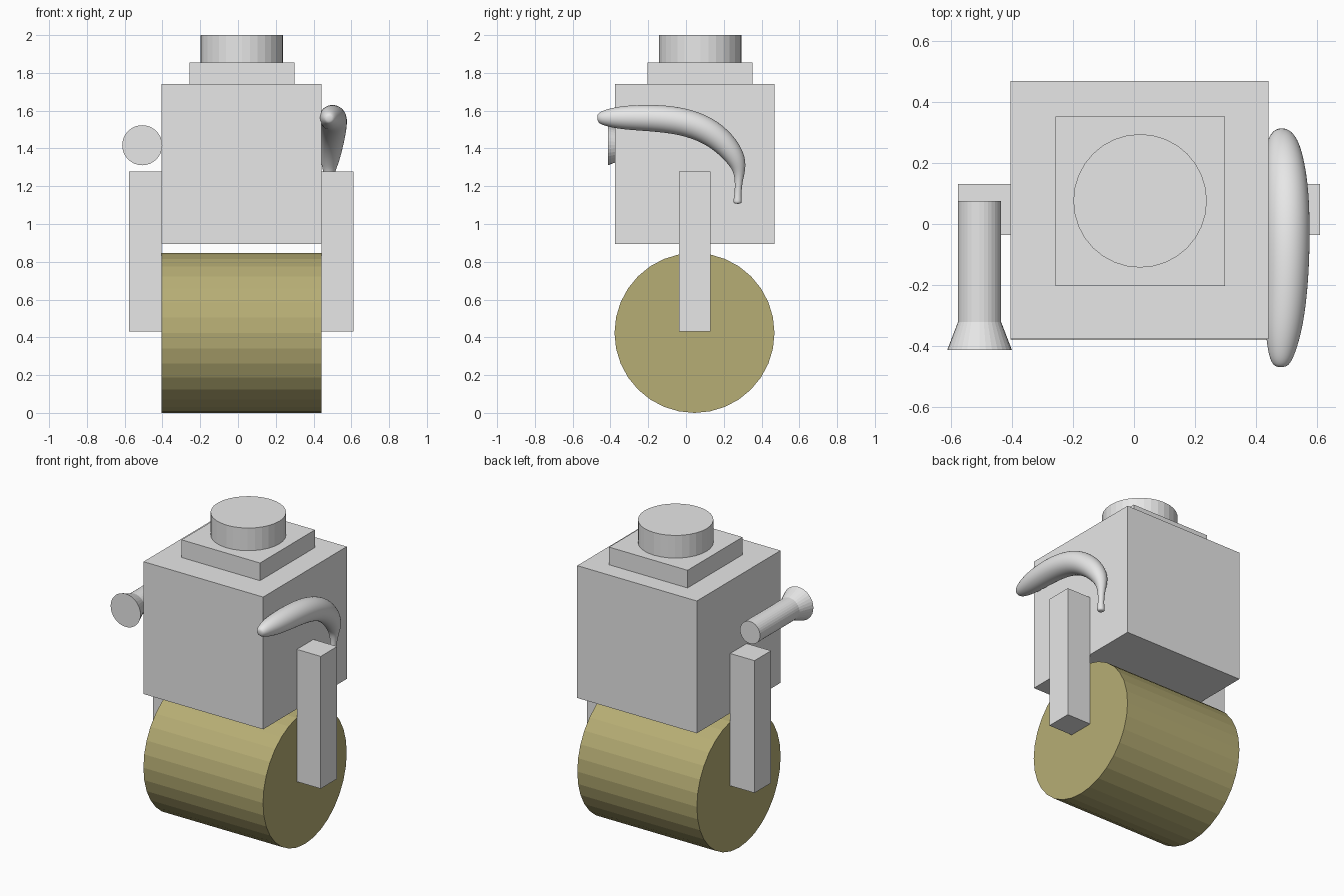
import bpy, bmesh, math
from mathutils import Vector

if "Cube" in bpy.data.objects:
    bpy.data.objects.remove(bpy.data.objects["Cube"])


def material(name, rgb):
    m = bpy.data.materials.new(name)
    m.diffuse_color = (*rgb, 1)
    m.use_nodes = True
    m.node_tree.nodes["Principled BSDF"].inputs["Base Color"].default_value = m.diffuse_color
    return m


GREY = material("light grey", (0.8, 0.8, 0.8))
OLIVE = material("olive", (0.47, 0.42, 0.176))


def add_object(name, bm, mat):
    bmesh.ops.recalc_face_normals(bm, faces=bm.faces)
    mesh = bpy.data.meshes.new(name)
    bm.to_mesh(mesh)
    bm.free()
    mesh.materials.append(mat)
    ob = bpy.data.objects.new(name, mesh)
    bpy.context.collection.objects.link(ob)
    return ob


def box(name, lo, hi, mat=GREY):
    bm = bmesh.new()
    bmesh.ops.create_cube(bm, size=1)
    for v in bm.verts:
        v.co = [l + (c + 0.5) * (h - l) for c, l, h in zip(v.co, lo, hi)]
    return add_object(name, bm, mat)


def sweep(name, rings, mat=GREY, sides=32):
    """Skin circles (centre, radius, axis_u, axis_v) and cap both ends."""
    bm = bmesh.new()
    loops = []
    for centre, r, u, v in rings:
        angles = [2 * math.pi * i / sides for i in range(sides)]
        loops.append([bm.verts.new(Vector(centre) + r * (math.cos(a) * u + math.sin(a) * v))
                      for a in angles])
    for a, b in zip(loops, loops[1:]):
        for i in range(sides):
            j = (i + 1) % sides
            bm.faces.new((a[i], a[j], b[j], b[i]))
    bm.faces.new(loops[0])
    bm.faces.new(loops[-1])
    return add_object(name, bm, mat)


X, Y, Z = Vector((1, 0, 0)), Vector((0, 1, 0)), Vector((0, 0, 1))

# Body and stepped head
box("body", (-0.405, -0.377, 0.895), (0.442, 0.469, 1.742))
box("neck_plate", (-0.258, -0.203, 1.742), (0.298, 0.353, 1.855))
sweep("head", [((0.02, 0.076, z), 0.219, X, Y) for z in (1.855, 2.0)])

# Roller wheel lying along x
sweep("roller", [((x, 0.045, 0.4235), 0.4235, Z, Y) for x in (-0.405, 0.442)], OLIVE)

# Side arms holding the roller
for side, x0, x1 in (("left", -0.577, -0.405), ("right", 0.442, 0.611)):
    box(side + "_arm", (x0, -0.036, 0.43), (x1, 0.131, 1.277))

# Flared tube on the left
sweep("flared_tube", [((-0.507, y, 1.417), r, Z, X)
                      for y, r in ((0.076, 0.071), (-0.322, 0.071), (-0.413, 0.106))])

# Banana on the right: x, y, z, radius along its bent centreline
path = [(0.482, -0.470, 1.558, 0.018), (0.483, -0.455, 1.560, 0.032),
        (0.485, -0.425, 1.562, 0.045), (0.491, -0.350, 1.563, 0.062),
        (0.499, -0.245, 1.563, 0.070), (0.504, -0.115, 1.558, 0.074),
        (0.504, 0.018, 1.536, 0.075), (0.501, 0.135, 1.486, 0.072),
        (0.493, 0.225, 1.407, 0.063), (0.487, 0.272, 1.332, 0.050),
        (0.483, 0.283, 1.278, 0.032), (0.482, 0.279, 1.225, 0.020),
        (0.481, 0.275, 1.160, 0.018), (0.480, 0.273, 1.125, 0.023),
        (0.480, 0.273, 1.106, 0.022)]
rings = []
for i, (x, y, z, r) in enumerate(path):
    a, b = path[max(i - 1, 0)], path[min(i + 1, len(path) - 1)]
    tangent = Vector((0, b[1] - a[1], b[2] - a[2])).normalized()
    rings.append(((x, y, z), r, X, tangent.cross(X)))
banana = sweep("banana", rings, sides=16)
banana.modifiers.new("smooth", 'SUBSURF').levels = 2
banana.modifiers["smooth"].render_levels = 2
for p in banana.data.polygons:
    p.use_smooth = True
